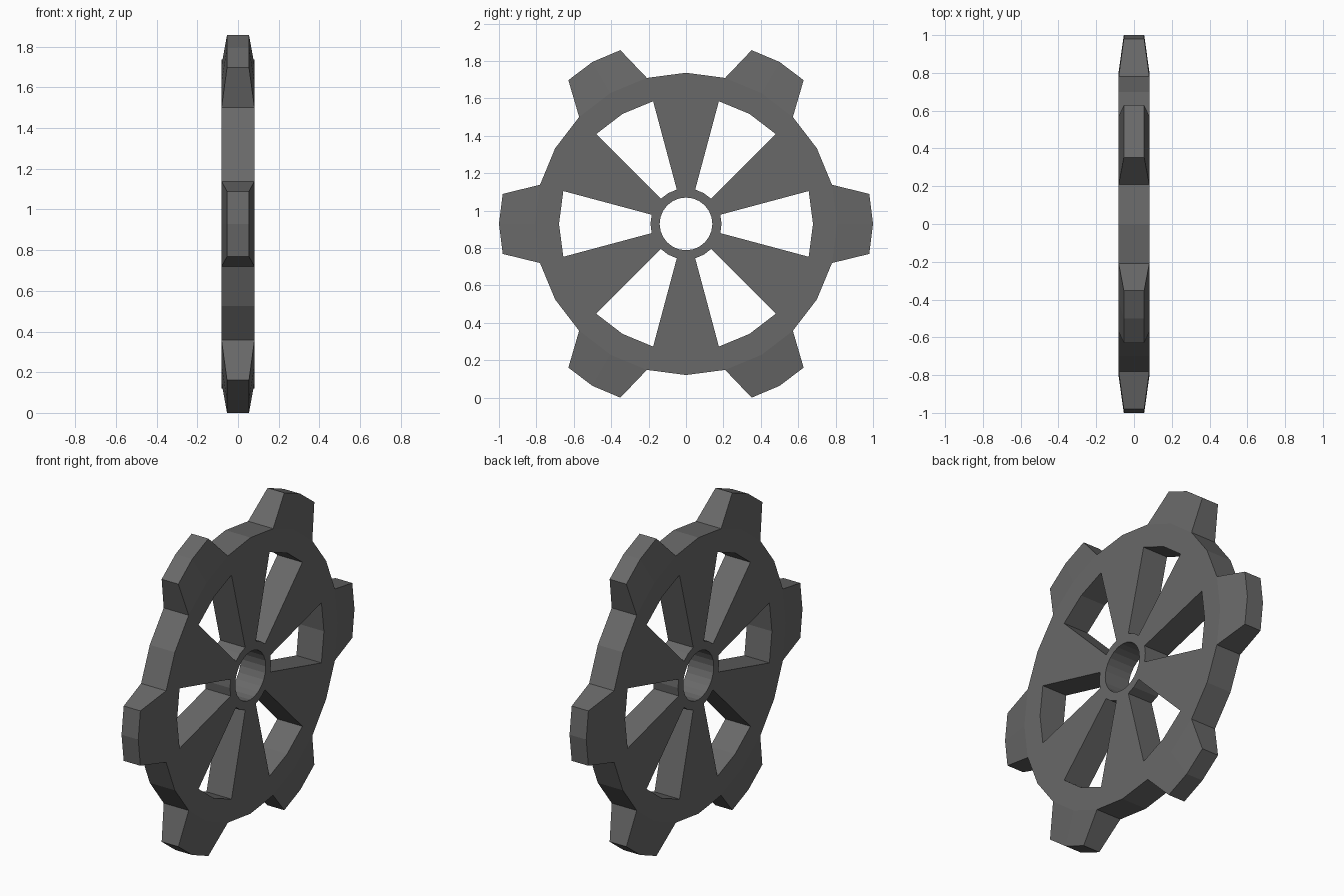
import bpy, bmesh, math

if "Cube" in bpy.data.objects:
    bpy.data.objects.remove(bpy.data.objects["Cube"])

N = 24                      # fifteen-degree steps round the wheel
CZ = 0.929                  # axle height
HALF = 0.081                # half thickness of the wheel
TIP_HALF = 0.054            # half thickness at the tooth tips

grey = bpy.data.materials.new("dark grey metal")
grey.diffuse_color = (0.14, 0.14, 0.14, 1)
grey.use_nodes = True
grey.node_tree.nodes["Principled BSDF"].inputs["Base Color"].default_value = grey.diffuse_color


def plate(name, cells, point):
    """Two-sided plate: cells are loops of keys, point(key) gives radius, angle, half thickness."""
    bm = bmesh.new()
    front, back = {}, {}
    for key in {k for c in cells for k in c}:
        r, a, h = point(key)
        y, z = r * math.cos(a), r * math.sin(a) + CZ
        front[key] = bm.verts.new((h, y, z))
        back[key] = bm.verts.new((-h, y, z))
    edges = {}
    for c in cells:
        bm.faces.new([front[k] for k in c])
        bm.faces.new([back[k] for k in reversed(c)])
        for a, b in zip(c, c[1:] + c[:1]):
            edges.setdefault(frozenset((a, b)), []).append((a, b))
    # walls along every outline edge
    for uses in edges.values():
        if len(uses) == 1:
            a, b = uses[0]
            bm.faces.new((front[b], front[a], back[a], back[b]))
    bmesh.ops.recalc_face_normals(bm, faces=bm.faces)
    mesh = bpy.data.meshes.new(name)
    bm.to_mesh(mesh)
    bm.free()
    mesh.materials.append(grey)
    ob = bpy.data.objects.new(name, mesh)
    bpy.context.collection.objects.link(ob)
    return ob


def cell(inner, outer, k):
    j = (k + 1) % N
    return [(inner, k), (outer, k), (outer, j), (inner, j)]


RADII = {"bore": 0.141, "hub": 0.19, "window": 0.679, "rim": 0.808}


def wheel_point(key):
    ring, k = key
    a = math.radians(15 * k)
    if ring == "tip":       # tooth tips narrow towards the middle of the tooth
        side = {0: 0, 1: 1, 3: -1}[k % 4]
        a -= side * math.radians(15 - 9.3)
        return (0.993 if side else 1.0), a, TIP_HALF
    return RADII[ring], a, HALF


# rim, six spokes and six tapered teeth
cells = []
for k in range(N):
    cells.append(cell("window", "rim", k))
    if k % 4 in (1, 2):
        cells.append(cell("hub", "window", k))
    else:
        cells.append(cell("rim", "tip", k))
plate("toothed_wheel", cells, wheel_point)

# hub ring round the axle hole
plate("hub_ring", [cell("bore", "hub", k) for k in range(N)], wheel_point)
